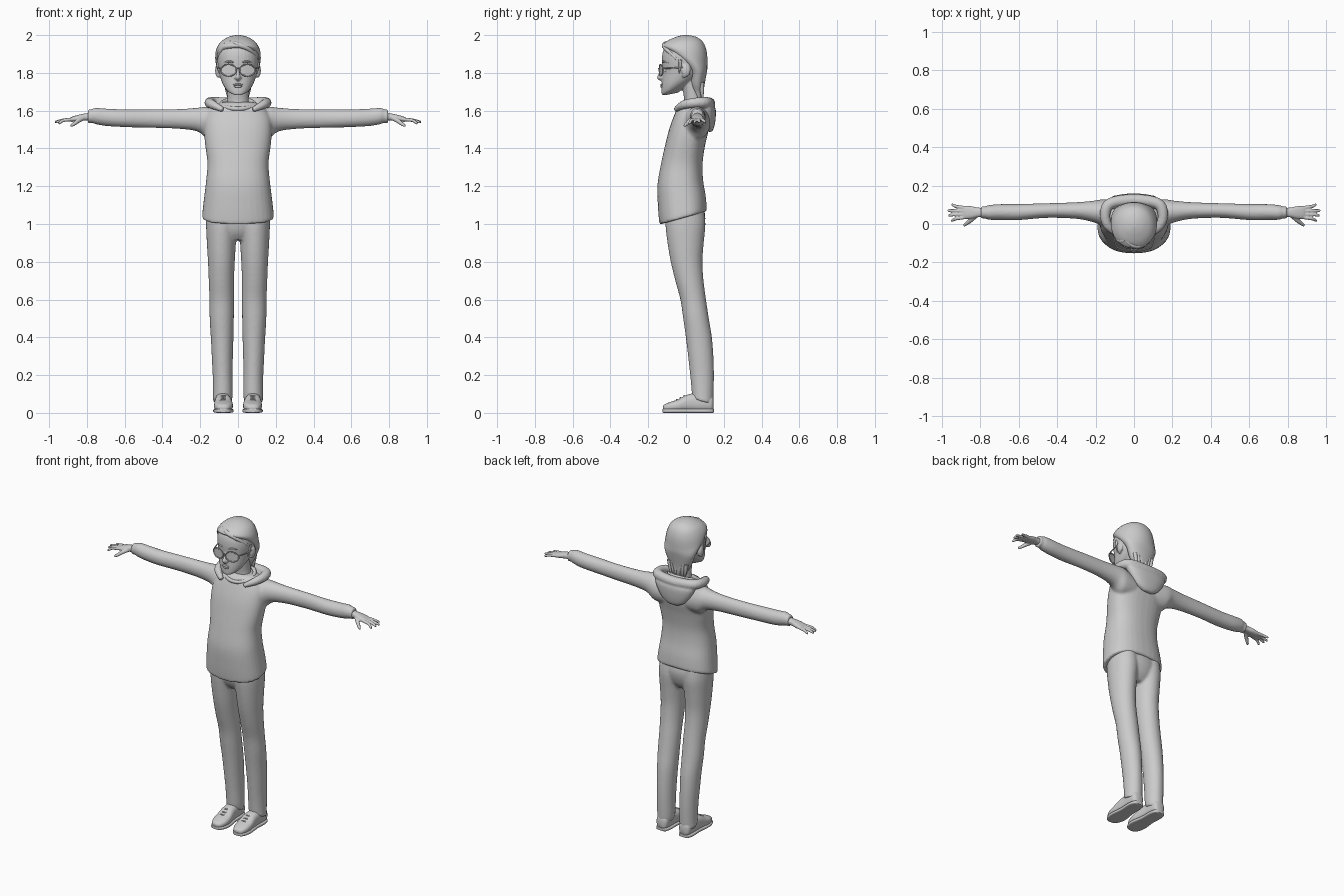
import bpy, bmesh, math
from mathutils import Vector, Matrix

SIDES = (1, -1)


def smooth_path(rows, k=4):
    """Catmull-Rom interpolation through rows of numbers."""
    rows = [Vector(r) for r in rows]
    out = []
    for i in range(len(rows) - 1):
        p1, p2 = rows[i], rows[i + 1]
        p0, p3 = rows[max(i - 1, 0)], rows[min(i + 2, len(rows) - 1)]
        for j in range(k):
            t = j / k
            out.append(0.5 * (2 * p1 + (p2 - p0) * t + (2 * p0 - 5 * p1 + 4 * p2 - p3) * t * t
                              + (3 * p1 - p0 - 3 * p2 + p3) * t ** 3))
    return out + [rows[-1]]


def skin(bm, rings):
    """Join rings of points into a capped surface."""
    vs = [[bm.verts.new(p) for p in r] for r in rings]
    n = len(vs[0])
    for a, b in zip(vs, vs[1:]):
        for i in range(n):
            bm.faces.new((a[i], a[(i + 1) % n], b[(i + 1) % n], b[i]))
    bm.faces.new(vs[0])
    bm.faces.new(vs[-1])


def loft(bm, axis, rows, side=1, power=2.0, n=32):
    """Rows: centre x, y, z, two radii, tilt. Rings lie across the given axis."""
    rings = []
    for cx, cy, cz, ru, rv, tilt in smooth_path([(*r, 0.0)[:6] for r in rows]):
        ring = []
        for i in range(n):
            a = 2 * math.pi * (i + 0.5) / n
            c, s = math.cos(a), math.sin(a)
            u = ru * math.copysign(abs(c) ** (2 / power), c)
            v = rv * math.copysign(abs(s) ** (2 / power), s)
            off = {'z': (u, v, tilt * v), 'x': (tilt * v, u, v), 'y': (u, tilt * v, v)}[axis]
            ring.append(((cx + off[0]) * side, cy + off[1], cz + off[2]))
        rings.append(ring)
    skin(bm, rings)


def tube(bm, rows, side=1, n=12, k=4):
    """Rows: x, y, z, radius along a path."""
    path = smooth_path(rows, k)
    pts = [Vector((p[0] * side, p[1], p[2])) for p in path]
    rings, last = [], len(pts) - 1
    for i, p in enumerate(pts):
        d = (pts[min(i + 1, last)] - pts[max(i - 1, 0)]).normalized()
        up = Vector((0, 0, 1)) if abs(d.z) < 0.9 else Vector((0, 1, 0))
        u = d.cross(up).normalized()
        w = d.cross(u)
        r = path[i][3]
        rings.append([p + r * (u * math.cos(2 * math.pi * j / n) + w * math.sin(2 * math.pi * j / n))
                      for j in range(n)])
    skin(bm, rings)


def ball(bm, centre, radii, side=1):
    m = Matrix.Translation((centre[0] * side, centre[1], centre[2])) @ Matrix.Diagonal((*radii, 1))
    bmesh.ops.create_uvsphere(bm, u_segments=20, v_segments=12, radius=1, matrix=m)


def finish(name, bm, voxel=0, relax=4):
    """Make the object; voxel blends overlapping solids into one skin."""
    bmesh.ops.recalc_face_normals(bm, faces=bm.faces[:])
    me = bpy.data.meshes.new(name)
    bm.to_mesh(me)
    bm.free()
    me.shade_smooth()
    me.set_sharp_from_angle(angle=math.radians(50))
    ob = bpy.data.objects.new(name, me)
    bpy.context.collection.objects.link(ob)
    if voxel:
        m = ob.modifiers.new("blend", 'REMESH')
        m.mode, m.voxel_size, m.use_smooth_shade = 'VOXEL', voxel, True
        s = ob.modifiers.new("relax", 'SMOOTH')
        s.factor, s.iterations = 0.5, relax
    return ob


# Sweater: torso and both sleeves blended together
bm = bmesh.new()
loft(bm, 'z', [(0, -.015, 1.032, .188, .122, .28), (0, -.016, 1.045, .19, .126, .27),
               (0, -.022, 1.12, .182, .127, .2), (0, -.03, 1.22, .17, .121, .1),
               (0, -.022, 1.32, .162, .11), (0, -.004, 1.42, .174, .106), (0, .015, 1.50, .18, .105),
               (0, .028, 1.57, .172, .093), (0, .034, 1.62, .135, .076), (0, .04, 1.645, .09, .055)], power=2.4)
for s in SIDES:
    loft(bm, 'x', [(.08, .05, 1.52, .07, .075), (.16, .058, 1.535, .07, .085), (.21, .065, 1.552, .056, .064),
                   (.30, .07, 1.556, .043, .053), (.45, .07, 1.558, .038, .049), (.60, .062, 1.56, .042, .047),
                   (.70, .062, 1.565, .041, .046), (.755, .06, 1.572, .038, .043), (.77, .06, 1.572, .032, .037),
                   (.795, .06, 1.57, .032, .037)], s)
finish("sweater", bm, .008)

# Hood hanging behind the neck
bm = bmesh.new()
half = [(.08, -.055, 1.605, .014), (.135, -.01, 1.632, .024), (.15, .055, 1.642, .028), (.12, .108, 1.643, .03)]
tube(bm, half + [(0, .125, 1.638, .031)] + [(-x, y, z, r) for x, y, z, r in half[::-1]])
loft(bm, 'z', [(0, .125, 1.488, .03, .012), (0, .122, 1.512, .075, .027), (0, .116, 1.56, .115, .041),
               (0, .11, 1.61, .14, .047), (0, .105, 1.635, .14, .035)], power=2.3)
finish("hood", bm, .007)

# Neckline band
bm = bmesh.new()
ring = [(.088 * math.cos(a), .025 + .075 * math.sin(a), 1.635 + .025 * math.sin(a), .011)
        for a in [math.pi * i / 8 for i in range(17)]]
tube(bm, ring)
finish("neckline", bm)

# Trousers: two legs and hips blended together
bm = bmesh.new()
loft(bm, 'z', [(0, -.003, .915, .10, .06), (0, -.003, .96, .155, .09), (0, -.003, 1.03, .168, .106),
               (0, -.01, 1.1, .165, .1)])
for s in SIDES:
    loft(bm, 'z', [(.083, .088, .06, .05, .055, -.25), (.08, .088, .1, .052, .058, -.2), (.081, .085, .2, .053, .063),
                   (.083, .078, .3, .056, .067), (.084, .068, .4, .060, .069), (.086, .053, .5, .064, .068),
                   (.086, .038, .6, .065, .068), (.088, .018, .7, .067, .075), (.088, .003, .8, .071, .084),
                   (.088, -.002, .9, .077, .096), (.086, -.003, 1.0, .083, .106), (.085, -.005, 1.08, .08, .1)], s)
finish("trousers", bm, .008)

# Shoes with soles and laces
bm = bmesh.new()
sole, laces = bmesh.new(), bmesh.new()
for s in SIDES:
    loft(bm, 'y', [(.078, -.122, .026, .015, .010), (.078, -.112, .028, .032, .018), (.077, -.08, .033, .047, .026),
                   (.077, -.04, .039, .05, .033), (.078, .0, .05, .046, .044), (.08, .05, .055, .042, .05),
                   (.081, .1, .055, .042, .05), (.081, .135, .05, .036, .043), (.081, .146, .045, .02, .028)],
         s, power=2.5)
    loft(sole, 'y', [(.078, -.124, .012, .018, .009), (.078, -.113, .011, .036, .011), (.077, -.08, .011, .051, .011),
                     (.077, -.04, .011, .054, .011), (.079, .03, .011, .045, .011), (.081, .1, .011, .046, .011),
                     (.081, .138, .011, .036, .011), (.081, .148, .012, .02, .009)], s, power=4)
    for y, z in ((-.05, .07), (-.03, .079), (-.01, .09)):
        tube(laces, [(.054, y + .004, z - .010, .004), (.078, y, z + .001, .004), (.102, y + .004, z - .010, .004)], s)
finish("shoes", bm)
finish("shoe_soles", sole)
finish("shoe_laces", laces)

# Hands with spread fingers
bm = bmesh.new()
fingers = [(.036, .952, .018, 1.533), (.052, .966, .045, 1.538), (.068, .97, .07, 1.54), (.083, .95, .1, 1.541)]
for s in SIDES:
    loft(bm, 'x', [(.76, .06, 1.568, .024, .022), (.81, .06, 1.566, .025, .019), (.845, .06, 1.561, .032, .017),
                   (.88, .06, 1.554, .034, .013), (.893, .06, 1.551, .028, .008)], s, power=2.4)
    for y, tx, ty, tz in fingers:
        tube(bm, [(.865, y, 1.555, .009), (.9, y * .75 + ty * .25, 1.552, .0095),
                  ((.9 + tx) / 2, (y + ty) / 2, 1.548, .0085), (tx - .006, ty, tz + .001, .007), (tx, ty, tz, .003)], s)
    tube(bm, [(.82, .045, 1.56, .012), (.845, .022, 1.547, .012), (.868, .004, 1.53, .010),
              (.882, -.007, 1.521, .007), (.886, -.01, 1.518, .003)], s)
finish("hands", bm, .004, 2)

# Head, neck, nose and ears blended together
bm = bmesh.new()
loft(bm, 'z', [(0, -.078, 1.688, .022, .034, .2), (0, -.07, 1.7, .042, .056, .3), (0, -.055, 1.72, .065, .074, .35),
               (0, -.032, 1.757, .087, .097, .25), (0, -.012, 1.81, .102, .113, .1), (0, -.009, 1.87, .112, .119),
               (0, -.008, 1.92, .107, .112), (0, -.005, 1.96, .083, .088), (0, 0, 1.985, .045, .05)], power=2.15)
loft(bm, 'z', [(0, .04, 1.57, .075, .055), (0, .038, 1.64, .058, .047), (0, .034, 1.69, .056, .048),
               (0, .02, 1.78, .06, .05)])
tube(bm, [(0, -.118, 1.83, .007), (0, -.132, 1.80, .009), (0, -.142, 1.778, .0125), (0, -.128, 1.768, .012)])
for s in SIDES:
    ball(bm, (.009, -.133, 1.775), (.010, .011, .008), s)
    ball(bm, (.108, .0, 1.813), (.013, .024, .034), s)
    ball(bm, (.104, -.008, 1.787), (.009, .013, .014), s)
finish("head", bm, .005, 2)

# Lips, eyes and eyebrows
bm = bmesh.new()
ball(bm, (0, -.127, 1.738), (.026, .009, .006))
ball(bm, (0, -.126, 1.728), (.021, .010, .007))
finish("lips", bm)
bm = bmesh.new()
brow = bmesh.new()
for s in SIDES:
    ball(bm, (.045, -.103, 1.812), (.018, .014, .012), s)
    tube(brow, [(.018, -.124, 1.853, .003), (.045, -.12, 1.861, .005), (.08, -.093, 1.853, .002)], s)
finish("eyes", bm)
finish("eyebrows", brow)

# Hair cap, crossing the skull along the hairline
bm = bmesh.new()
loft(bm, 'z', [(0, .066, 1.665, .045, .02), (0, .062, 1.70, .058, .031), (0, .06, 1.74, .08, .039),
               (0, .061, 1.80, .103, .048, -.1), (0, .04, 1.84, .115, .073, -.3), (0, .01, 1.88, .121, .104, -.35),
               (0, -.008, 1.925, .115, .119, -.15), (0, -.004, 1.964, .092, .097, -.05), (0, 0, 1.988, .056, .06),
               (0, 0, 1.998, .022, .025), (0, 0, 2.0, .006, .006)], power=2.1)
finish("hair", bm)

# Hair locks: swept fringe, sideburns and nape tufts
bm = bmesh.new()
tube(bm, [(-.045, -.085, 1.965, .006), (0, -.112, 1.95, .014), (.05, -.106, 1.93, .013), (.092, -.065, 1.89, .010),
          (.108, -.03, 1.85, .003)])
tube(bm, [(-.045, -.085, 1.965, .006), (-.075, -.085, 1.94, .012), (-.1, -.055, 1.9, .010), (-.11, -.025, 1.85, .003)])
for s in SIDES:
    tube(bm, [(.108, -.03, 1.87, .009), (.105, -.032, 1.83, .007), (.098, -.038, 1.795, .002)], s)
    for x in (.012, .035, .055):
        tube(bm, [(x + .008, .085, 1.75, .012), (x, .085, 1.70, .010), (x * .9, .088, 1.655, .002)], s)
finish("hair_locks", bm)

# Glasses: rims, bridge, temples and lenses
bm = bmesh.new()
lens = bmesh.new()
for s in SIDES:
    rim = []
    for i in range(25):
        a = 2 * math.pi * i / 24
        x = .05 + .041 * math.cos(a)
        rim.append((x, -.141 + 2.4 * x * x, 1.814 + .031 * math.sin(a), .0035))
    tube(bm, rim, s, 8, 2)
    tube(bm, [(.09, -.12, 1.825, .0035), (.106, -.065, 1.826, .0035), (.113, .0, 1.832, .0035)], s, 8)
    mid = lens.verts.new((.05 * s, -.136, 1.814))
    edge = [lens.verts.new((x * s, y, z)) for x, y, z, r in rim[:-1]]
    for i in range(24):
        lens.faces.new((mid, edge[i], edge[(i + 1) % 24]))
tube(bm, [(-.012, -.14, 1.82, .0035), (0, -.145, 1.824, .0035), (.012, -.14, 1.82, .0035)], 1, 8)
finish("glasses_frame", bm)
finish("glasses_lenses", lens)
